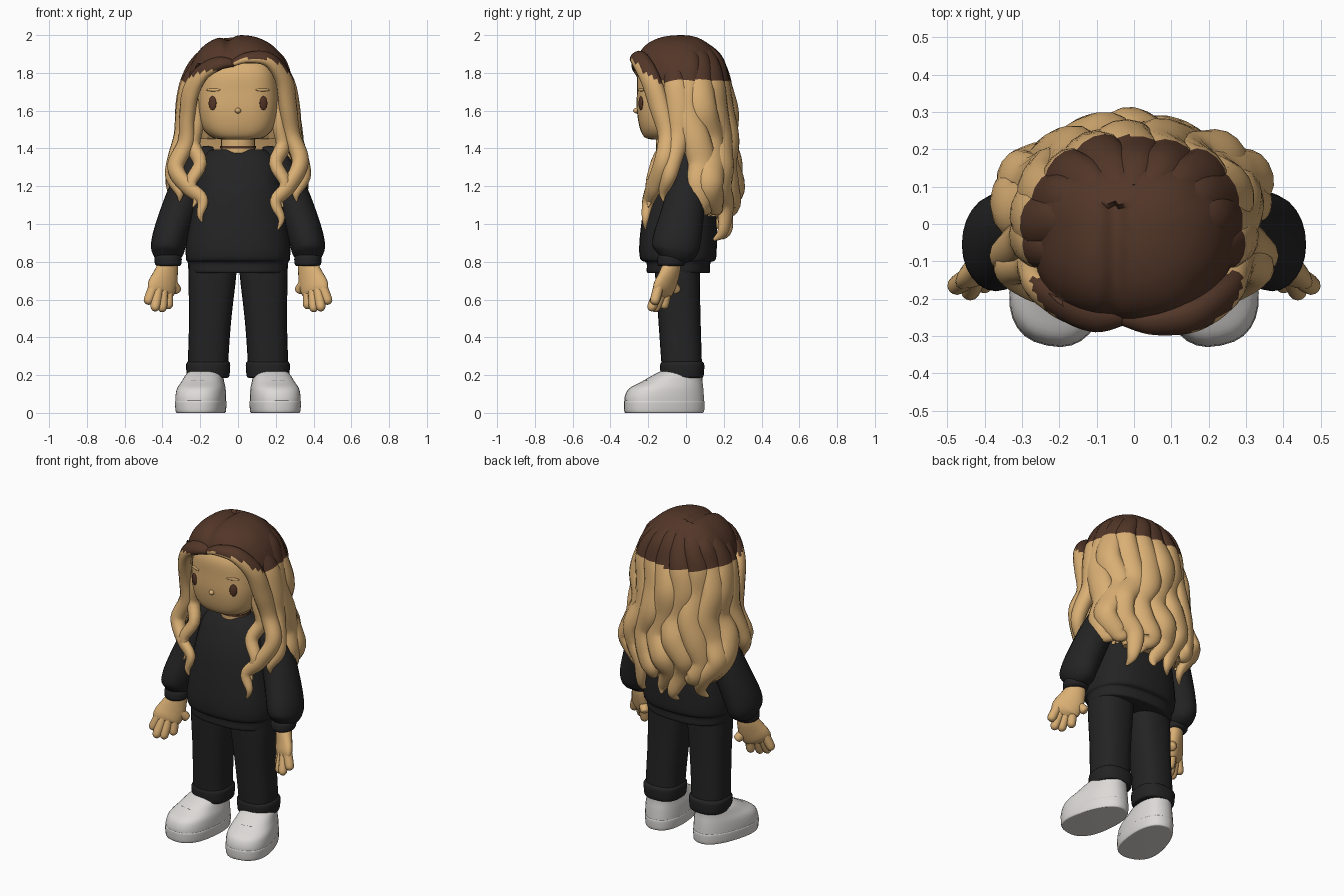
import bpy, bmesh, math
from mathutils import Vector

cube = bpy.data.objects.get("Cube")
if cube:
    bpy.data.objects.remove(cube, do_unlink=True)


def material(name, rgb):
    m = bpy.data.materials.new(name)
    m.use_nodes = True
    m.diffuse_color = (*rgb, 1)
    m.node_tree.nodes["Principled BSDF"].inputs["Base Color"].default_value = (*rgb, 1)
    return m


TAN = material("warm tan", (0.70, 0.43, 0.175))
BROWN = material("dark brown", (0.085, 0.037, 0.021))
BLACK = material("soft black", (0.017, 0.017, 0.018))
WHITE = material("off white", (0.72, 0.70, 0.68))
EYE = material("eye brown", (0.09, 0.035, 0.02))
GREY = material("lace grey", (0.25, 0.24, 0.24))


def finish(name, bm, mats, rule=None):
    """Turn a bmesh into a smooth object, colouring faces by an optional rule."""
    bmesh.ops.recalc_face_normals(bm, faces=bm.faces)
    if rule:
        for f in bm.faces:
            f.material_index = rule(f.calc_center_median())
    mesh = bpy.data.meshes.new(name)
    bm.to_mesh(mesh)
    bm.free()
    for m in mats:
        mesh.materials.append(m)
    ob = bpy.data.objects.new(name, mesh)
    bpy.context.collection.objects.link(ob)
    bpy.ops.object.select_all(action="DESELECT")
    ob.select_set(True)
    bpy.context.view_layer.objects.active = ob
    bpy.ops.object.shade_smooth_by_angle(angle=math.radians(50))
    return ob


def smooth_rows(rows, steps):
    """Catmull-Rom interpolation through the rows."""
    rows = [Vector(r) for r in rows]
    ext = [rows[0]] + rows + [rows[-1]]
    out = []
    for a, b, c, d in zip(ext, ext[1:], ext[2:], ext[3:]):
        for k in range(steps):
            t = k / steps
            out.append(0.5 * (2 * b + (c - a) * t + (2 * a - 5 * b + 4 * c - d) * t * t
                              + (3 * b - a - 3 * c + d) * t ** 3))
    return out + [rows[-1]]


def power(v, p):
    return math.copysign(abs(v) ** p, v)


def tube(name, mats, rows, ref=None, n=14, steps=4, square=2.0, rule=None):
    """Skin rows of (x, y, z, width, depth). Without ref the rings stay level;
    with ref the rings follow the path and depth points towards ref."""
    rows = smooth_rows(rows, steps)
    bm = bmesh.new()
    rings = []
    for i, r in enumerate(rows):
        c = Vector(r[:3])
        u, v = Vector((1, 0, 0)), Vector((0, 1, 0))
        if ref is not None:
            t = (Vector(rows[min(i + 1, len(rows) - 1)][:3]) - Vector(rows[max(i - 1, 0)][:3])).normalized()
            aim = ref(c) if callable(ref) else Vector(ref)
            u = t.cross(aim).normalized()
            v = u.cross(t)
        ring = []
        for k in range(n):
            a = math.tau * k / n
            ring.append(bm.verts.new(c + u * r[3] * power(math.cos(a), 2 / square)
                                     + v * r[4] * power(math.sin(a), 2 / square)))
        rings.append(ring)
    for p, q in zip(rings, rings[1:]):
        for k in range(n):
            bm.faces.new((p[k], p[(k + 1) % n], q[(k + 1) % n], q[k]))
    bm.faces.new(rings[0])
    bm.faces.new(rings[-1])
    return finish(name, bm, mats, rule)


def ball(name, mat, loc, size, turn=0):
    bm = bmesh.new()
    bmesh.ops.create_uvsphere(bm, u_segments=20, v_segments=12, radius=1)
    bmesh.ops.scale(bm, vec=size, verts=bm.verts)
    ob = finish(name, bm, [mat])
    ob.location = loc
    ob.rotation_euler.z = turn
    return ob


# Head, neck and face
tube("head", [TAN], [(0, -.08, 1.447, .08, .1), (0, -.075, 1.46, .14, .145), (0, -.065, 1.51, .19, .18),
                     (0, -.06, 1.6, .213, .2), (0, -.06, 1.7, .213, .2), (0, -.06, 1.8, .2, .195),
                     (0, -.06, 1.88, .17, .15)], n=32, square=2.8)
tube("neck", [TAN], [(0, -.02, 1.3, .1, .09), (0, -.03, 1.4, .09, .085), (0, -.03, 1.5, .09, .085)], n=24)
tube("choker", [BROWN], [(0, -.03, 1.4, .094, .089), (0, -.03, 1.412, .094, .089)], n=24, steps=1)
ball("nose", TAN, (0, -.26, 1.6), (.016, .02, .015))
for s in (-1, 1):
    ball("eye", EYE, (s * .135, -.239, 1.64), (.022, .009, .037), s * .4)
    ball("eyebrow", TAN, (s * .13, -.238, 1.71), (.04, .006, .008), s * .38)

# Sweater body with hem
tube("sweater_body", [BLACK], [(0, -.04, .74, .25, .16), (0, -.04, .75, .262, .168), (0, -.04, .795, .265, .17),
                               (0, -.042, .815, .275, .2), (0, -.042, .9, .275, .205), (0, -.035, 1.05, .25, .195),
                               (0, -.03, 1.2, .23, .17), (0, -.02, 1.32, .205, .13), (0, -.01, 1.38, .165, .1),
                               (0, -.01, 1.395, .13, .085)], n=32, square=2.4)

# Arms, hands, legs and shoes on both sides
for s in (-1, 1):
    side = "left" if s > 0 else "right"
    tube(side + "_sleeve", [BLACK],
         [(s * .12, .01, 1.38, .03, .04), (s * .18, .01, 1.34, .075, .075), (s * .26, .005, 1.2, .092, .1),
          (s * .32, -.02, 1.05, .095, .115), (s * .365, -.05, .91, .093, .128), (s * .37, -.06, .85, .085, .115),
          (s * .37, -.07, .81, .06, .07)], ref=(0, 1, 0), n=24)
    tube(side + "_sleeve_cuff", [BLACK],
         [(s * .37, -.075, .835, .065, .07), (s * .37, -.075, .82, .072, .076), (s * .37, -.078, .79, .07, .074),
          (s * .37, -.08, .777, .06, .063)], n=24)
    # The hand fans outwards and forwards
    spread = Vector((s * .82, -.57, 0))
    tube(side + "_palm", [TAN],
         [(s * .37, -.075, .8, .042, .055), (s * .375, -.08, .76, .043, .064), (s * .39, -.1, .7, .04, .08),
          (s * .41, -.125, .65, .036, .082), (s * .415, -.135, .62, .015, .06)], ref=spread, n=20)
    tips = [(.318, -.045, .64), (.368, -.12, .55), (.402, -.17, .535), (.442, -.19, .54), (.482, -.17, .575)]
    for i, (tx, ty, tz) in enumerate(tips):
        bx, by, bz = .395 + (i - 2) * .022, -.11 - (i - 2) * .015, .69
        rows = [(s * (bx + (tx - bx) * t), by + (ty - by) * t, bz + (tz - bz) * t, r, r)
                for t, r in ((0, .026), (.5, .027), (.85, .025), (.97, .015), (1, .004))]
        tube(side + ("_thumb" if i == 0 else "_finger"), [TAN], rows, ref=spread, n=12)
    tube(side + "_trouser_leg", [BLACK],
         [(s * .155, -.02, .2, .105, .105), (s * .157, -.025, .3, .107, .108), (s * .147, -.035, .5, .112, .112),
          (s * .136, -.045, .72, .126, .118), (s * .13, -.045, .82, .125, .12)], n=24, square=2.5)
    tube(side + "_trouser_cuff", [BLACK],
         [(s * .158, -.02, .185, .1, .1), (s * .158, -.02, .195, .112, .113), (s * .158, -.02, .25, .117, .117),
          (s * .157, -.02, .268, .112, .111), (s * .157, -.02, .275, .1, .1)], n=24, square=2.5)
    shoe = tube(side + "_shoe", [WHITE],
                [(0, -.117, .05, .116, .213), (0, -.116, .09, .116, .21), (0, -.106, .13, .112, .197),
                 (0, -.075, .165, .102, .162), (0, -.045, .2, .092, .13), (0, -.03, .22, .08, .105)],
                n=32, square=2.4)
    sole = tube(side + "_shoe_sole", [WHITE],
                [(0, -.117, 0, .106, .2), (0, -.117, .006, .114, .212), (0, -.117, .055, .118, .215),
                 (0, -.117, .065, .115, .212)], n=32, square=2.4)
    laces = [tube(side + "_lace", [GREY], [(-.03, y, z, .004, .004), (.03, y, z, .004, .004)], ref=(0, 0, 1), n=6)
             for y, z in ((-.19, .184), (-.22, .17))]
    for ob in [shoe, sole] + laces:
        for v in ob.data.vertices:
            v.co.x *= 1 - .7 * v.co.y
        ob.location = (s * .167, 0, 0)
        ob.rotation_euler.z = s * .2


# Hair: brown roots above a line that rises towards the forehead, more so on the left
def roots(c):
    rise = .9 if c.x > -.02 else .5
    return 0 if c.z > 1.755 + rise * max(0, -c.y - .16) else 1


HAIR = [BROWN, TAN]


def outward(c):
    return Vector((c.x, c.y, max(0, (c.z - 1.72)) * 2.5))


bm = bmesh.new()
bmesh.ops.create_uvsphere(bm, u_segments=96, v_segments=64, radius=1)
for v in bm.verts:
    a = math.atan2(v.co.y, v.co.x)
    ridge = 1 + .05 * (abs(math.sin(2.5 * a + .9 + v.co.z)) - .6) * (1 - abs(v.co.z)) ** .4
    x, y, z = (power(k, .85) for k in v.co)
    front = max(0, -y)
    x, y, z = x * .28 * ridge, -.025 + y * .235 * ridge, 1.68 + z * .32
    y -= .3 * max(0, z - 1.75) * front
    dip = .025 * math.exp(-((x + .05) / .03) ** 2) if y < .05 else 0
    line = 1.45 + .4 * min(1, max(0, -y / .2))
    v.co = (x, y, max(z - dip, line))
finish("hair_cap", bm, HAIR, roots)

tube("hair_back_volume", [TAN],
     [(0, .15, 1.04, .2, .07), (0, .15, 1.2, .26, .1), (0, .13, 1.4, .27, .12), (0, .08, 1.6, .27, .16),
      (0, .03, 1.72, .25, .17)], n=28)

# Wavy locks around the back, falling from the crown
LOCKS = 9
for i in range(LOCKS):
    f = i / (LOCKS - 1)
    a = math.radians(4 + 172 * f)
    low = 1.0 + .06 * math.sin(i * 2.4) + .1 * abs(2 * f - 1) ** 2
    profile = [(1.95, .1, .09, .03), (1.87, .2, .155, .06), (1.75, .25, .19, .075), (1.6, .27, .21, .082),
               (1.45, .28, .22, .08), (1.32, .31, .235, .078), (1.2, .32, .25, .07), (1.1, .29, .235, .055),
               (low, .26, .21, .035), (low - .05, .24, .2, .008)]
    rows = []
    for j, (z, rx, ry, w) in enumerate(profile):
        wave = .14 * math.sin(j * 1.75 + i * .6) * min(1, j / 4)
        bump = 1 + .06 * math.sin(j * 2.1 + i * 1.9) * min(1, j / 3)
        drop = .09 * min(1, max(0, 1.5 - z) / .3) * (1 - math.sin(a))
        rows.append((rx * bump * math.cos(a + wave), ry * bump * math.sin(a + wave) + drop, z, w, w * .7))
    tube("back_lock", HAIR, rows, ref=outward, n=14, steps=6, rule=roots)

# Swept fringe and the locks that frame the face
tube("left_fringe", HAIR,
     [(-.03, -.255, 1.85, .02, .015), (.05, -.265, 1.88, .035, .025), (.16, -.245, 1.87, .048, .035),
      (.24, -.19, 1.77, .055, .042), (.265, -.14, 1.62, .056, .045), (.285, -.1, 1.47, .05, .045),
      (.33, -.12, 1.33, .05, .045), (.27, -.17, 1.2, .045, .035), (.2, -.2, 1.12, .035, .028),
      (.23, -.215, 1.03, .02, .018), (.21, -.215, .97, .004, .004)], ref=outward, steps=6, rule=roots)
tube("right_fringe", HAIR,
     [(-.02, -.25, 1.85, .02, .015), (-.1, -.25, 1.85, .045, .03), (-.19, -.215, 1.8, .052, .035),
      (-.25, -.17, 1.7, .055, .04), (-.27, -.13, 1.56, .05, .04), (-.275, -.11, 1.43, .05, .045),
      (-.33, -.12, 1.3, .05, .045), (-.27, -.17, 1.2, .045, .035), (-.19, -.2, 1.13, .035, .028),
      (-.2, -.215, 1.05, .018, .018), (-.19, -.215, 1.01, .004, .004)], ref=outward, steps=6, rule=roots)
for s in (-1, 1):
    side = "left" if s > 0 else "right"
    tube(side + "_outer_lock", HAIR,
         [(s * .2, -.08, 1.88, .03, .02), (s * .26, -.06, 1.75, .06, .04), (s * .285, -.04, 1.6, .068, .045),
          (s * .29, -.04, 1.47, .06, .05), (s * .33, -.07, 1.34, .05, .045), (s * .345, -.09, 1.25, .04, .04),
          (s * .31, -.12, 1.17, .025, .025), (s * .31, -.12, 1.12, .004, .004)], ref=outward, rule=roots)
    tube(side + "_inner_lock", [TAN],
         [(s * .23, -.12, 1.66, .03, .03), (s * .22, -.11, 1.54, .045, .04), (s * .24, -.1, 1.42, .045, .04),
          (s * .2, -.15, 1.32, .04, .035), (s * .25, -.18, 1.22, .035, .03), (s * .22, -.19, 1.14, .02, .02),
          (s * .24, -.2, 1.09, .004, .004)], ref=outward)
